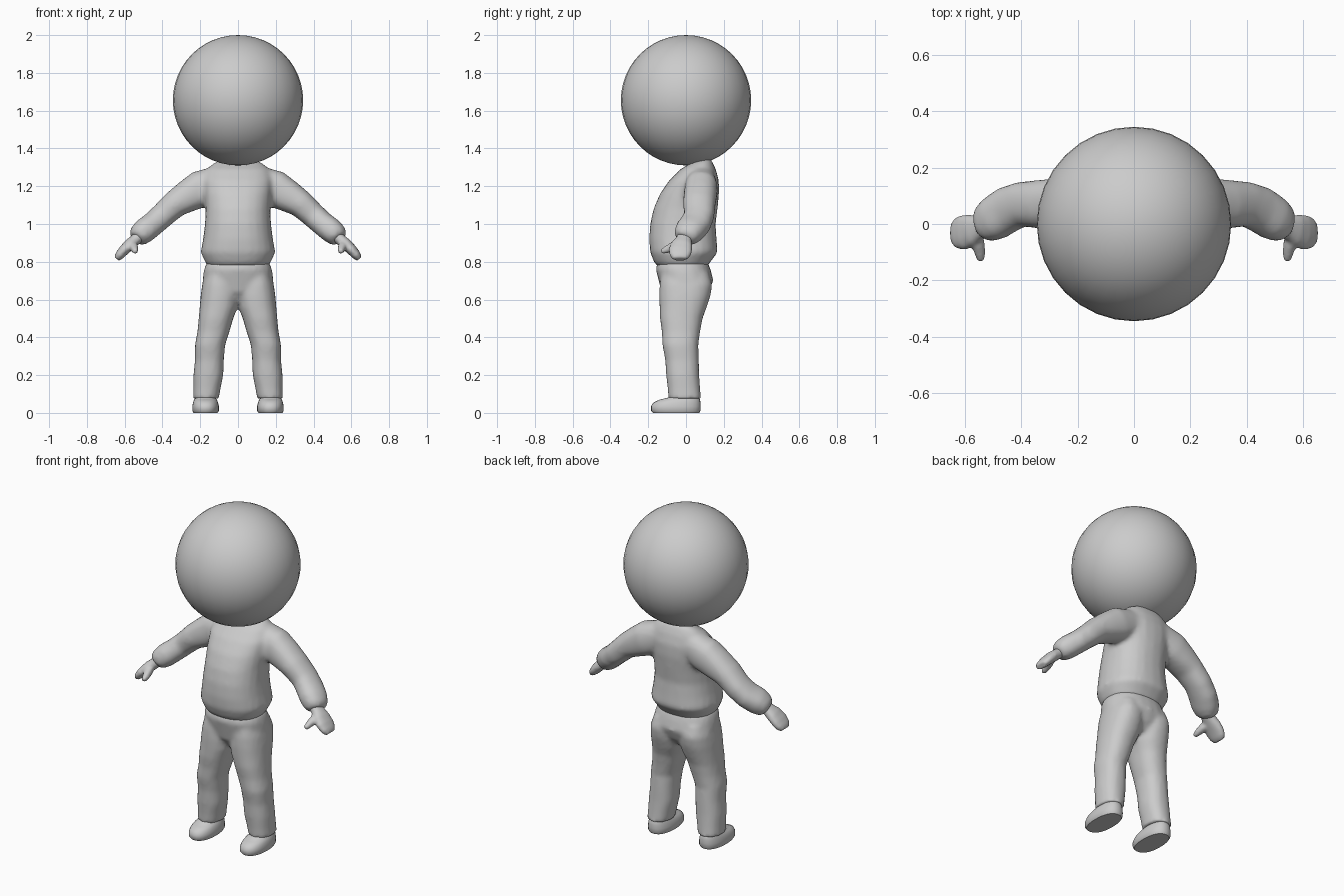
import bpy, bmesh, math
from mathutils import Vector

grey = bpy.data.materials.new("plain_grey")
grey.diffuse_color = (0.6, 0.6, 0.6, 1)


def loft(bm, rings, upright=False, n=24, power=2.3):
    """Skin rings (x, y, z, depth radius, width radius) along their path."""
    pts = [Vector(r[:3]) for r in rings]
    loops = []
    for i, (x, y, z, a, b) in enumerate(rings):
        t = Vector((0, 0, 1)) if upright else (
            pts[min(i + 1, len(pts) - 1)] - pts[max(i - 1, 0)]).normalized()
        ref = Vector((0, 1, 0)) if abs(t.y) < 0.8 else Vector((1, 0, 0))
        u = (ref - t * ref.dot(t)).normalized()
        v = t.cross(u)
        loop = []
        for k in range(n):
            c, s = math.cos(2 * math.pi * k / n), math.sin(2 * math.pi * k / n)
            c = math.copysign(abs(c) ** (2 / power), c)
            s = math.copysign(abs(s) ** (2 / power), s)
            loop.append(bm.verts.new(pts[i] + u * a * c + v * b * s))
        loops.append(loop)
    for p, q in zip(loops, loops[1:]):
        for k in range(n):
            bm.faces.new((p[k], p[(k + 1) % n], q[(k + 1) % n], q[k]))
    bm.faces.new(loops[0][::-1])
    bm.faces.new(loops[-1])


def both_sides(bm, rings, **kw):
    for s in (1, -1):
        loft(bm, [(s * r[0],) + r[1:] for r in rings], **kw)


def finish(name, bm, voxel=0, smooth=0, angle=60):
    bmesh.ops.recalc_face_normals(bm, faces=bm.faces[:])
    me = bpy.data.meshes.new(name)
    bm.to_mesh(me)
    bm.free()
    me.materials.append(grey)
    ob = bpy.data.objects.new(name, me)
    bpy.context.collection.objects.link(ob)
    if voxel:  # fuse overlapping volumes, then soften the joints
        m = ob.modifiers.new("fuse", 'REMESH')
        m.mode, m.voxel_size, m.use_smooth_shade = 'VOXEL', voxel, True
        m = ob.modifiers.new("soften", 'SMOOTH')
        m.factor, m.iterations = 0.5, smooth
    bpy.ops.object.select_all(action='DESELECT')
    bpy.context.view_layer.objects.active = ob
    ob.select_set(True)
    if voxel:
        me.shade_smooth()
    else:
        bpy.ops.object.shade_smooth_by_angle(angle=math.radians(angle))
    return ob


def column(rows):
    """Rows of (z, front y, back y, inner x, outer x) to upright rings."""
    return [((xi + xo) / 2, (f + b) / 2, z, (b - f) / 2, (xo - xi) / 2)
            for z, f, b, xi, xo in rows]


# Head
bm = bmesh.new()
bmesh.ops.create_uvsphere(bm, u_segments=32, v_segments=24, radius=0.345)
bmesh.ops.translate(bm, verts=bm.verts, vec=(0, 0, 1.655))
finish("head", bm)

# Sweater: torso with two sleeves
bm = bmesh.new()
loft(bm, column([
    (0.775, -0.15, 0.115, -0.16, 0.16), (0.80, -0.17, 0.13, -0.175, 0.175),
    (0.85, -0.19, 0.168, -0.198, 0.198), (0.92, -0.195, 0.162, -0.185, 0.185),
    (1.00, -0.19, 0.157, -0.175, 0.175), (1.08, -0.172, 0.167, -0.172, 0.172),
    (1.16, -0.138, 0.175, -0.178, 0.178), (1.23, -0.09, 0.174, -0.185, 0.185),
    (1.29, -0.03, 0.158, -0.165, 0.165), (1.325, 0.03, 0.142, -0.125, 0.125),
    (1.345, 0.075, 0.13, -0.08, 0.08)]), upright=True)
both_sides(bm, [
    (0.08, 0.08, 1.23, 0.075, 0.085), (0.20, 0.08, 1.185, 0.088, 0.098),
    (0.27, 0.075, 1.145, 0.088, 0.085), (0.335, 0.07, 1.105, 0.086, 0.072),
    (0.40, 0.07, 1.045, 0.08, 0.066), (0.45, 0.05, 1.00, 0.083, 0.064),
    (0.495, 0.02, 0.965, 0.08, 0.066), (0.525, 0.0, 0.938, 0.068, 0.058),
    (0.54, -0.01, 0.922, 0.05, 0.042)])
finish("sweater", bm, 0.014, 5)

# Trousers: hips with two legs
bm = bmesh.new()
loft(bm, column([
    (0.59, -0.09, 0.08, -0.06, 0.06), (0.64, -0.13, 0.12, -0.17, 0.17),
    (0.70, -0.145, 0.145, -0.188, 0.188), (0.76, -0.16, 0.13, -0.18, 0.18),
    (0.80, -0.15, 0.115, -0.165, 0.165)]), upright=True)
both_sides(bm, column([
    (0.075, -0.093, 0.08, 0.102, 0.238), (0.13, -0.097, 0.075, 0.092, 0.236),
    (0.20, -0.105, 0.07, 0.078, 0.236), (0.28, -0.11, 0.068, 0.075, 0.228),
    (0.36, -0.125, 0.065, 0.068, 0.228), (0.43, -0.128, 0.075, 0.045, 0.215),
    (0.50, -0.138, 0.088, 0.025, 0.208), (0.56, -0.14, 0.11, 0.002, 0.203),
    (0.62, -0.142, 0.13, -0.005, 0.198), (0.68, -0.14, 0.14, 0.0, 0.19),
    (0.74, -0.13, 0.12, 0.02, 0.17)]), upright=True)
finish("trousers", bm, 0.013, 4)

# Hands: flat mitten with a thumb
bm = bmesh.new()
both_sides(bm, [
    (0.50, 0.0, 0.955, 0.036, 0.03), (0.545, -0.012, 0.915, 0.042, 0.03),
    (0.575, -0.022, 0.89, 0.056, 0.031), (0.605, -0.03, 0.86, 0.062, 0.028),
    (0.628, -0.032, 0.833, 0.055, 0.024), (0.642, -0.032, 0.815, 0.038, 0.016)])
both_sides(bm, [
    (0.565, -0.03, 0.895, 0.024, 0.024), (0.553, -0.07, 0.88, 0.024, 0.024),
    (0.547, -0.10, 0.866, 0.02, 0.02), (0.543, -0.13, 0.853, 0.013, 0.013)],
    n=12)
finish("hands", bm, 0.008, 3)

# Shoes: flat sole, low rounded toe, ankle filling the trouser leg
bm = bmesh.new()
both_sides(bm, column([
    (0.0, -0.175, 0.07, 0.108, 0.235), (0.012, -0.185, 0.077, 0.101, 0.242),
    (0.035, -0.185, 0.078, 0.101, 0.242), (0.055, -0.172, 0.077, 0.106, 0.238),
    (0.07, -0.14, 0.074, 0.112, 0.232), (0.082, -0.09, 0.068, 0.12, 0.224),
    (0.11, -0.07, 0.055, 0.13, 0.21)]), upright=True, n=28)
finish("shoes", bm, angle=50)
